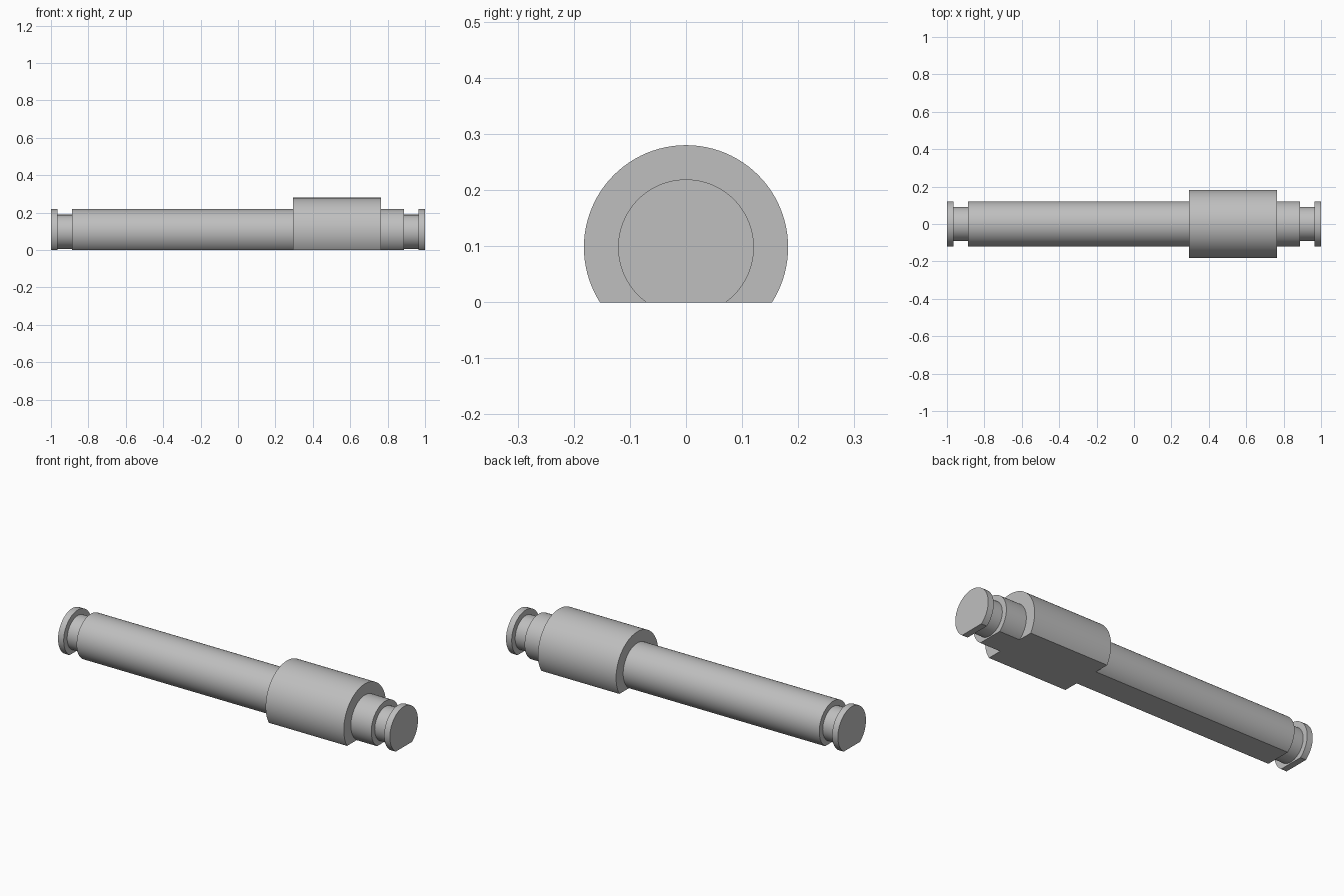
import bpy, bmesh, math
from mathutils import Matrix, Vector

old = bpy.data.objects.get("Cube")
if old:
    bpy.data.objects.remove(old, do_unlink=True)

# Plain steel colour
steel = bpy.data.materials.new("steel_grey")
steel.use_nodes = True
colour = (0.52, 0.52, 0.52, 1)
steel.diffuse_color = colour
steel.node_tree.nodes["Principled BSDF"].inputs["Base Color"].default_value = colour

AXIS_Z = 0.098
SIDES = 96
SHAFT, COLLAR, NECK = 0.121, 0.182, 0.091

# Sections along the shaft: start x, end x, radius
sections = [
    (-1.0, -0.966, SHAFT),     # end flange
    (-0.966, -0.888, NECK),    # groove
    (-0.888, 0.294, SHAFT),    # long shaft
    (0.294, 0.765, COLLAR),    # thick collar
    (0.765, 0.888, SHAFT),     # short shaft
    (0.888, 0.966, NECK),      # groove
    (0.966, 1.0, SHAFT),       # end flange
]

# Lathe the stepped profile around the shaft axis
bm = bmesh.new()
points = [(-1.0, 0)]
for start, end, radius in sections:
    points += [(start, radius), (end, radius)]
points.append((1.0, 0))
verts = [bm.verts.new((x, 0, AXIS_Z + r)) for x, r in points]
edges = [bm.edges.new(pair) for pair in zip(verts, verts[1:])]
bmesh.ops.spin(bm, geom=verts + edges, cent=(0, 0, AXIS_Z), axis=(1, 0, 0),
               angle=math.tau, steps=SIDES, use_duplicate=False)
bmesh.ops.remove_doubles(bm, verts=bm.verts[:], dist=1e-5)

# Slice off the underside and close the flat
bmesh.ops.bisect_plane(bm, geom=bm.verts[:] + bm.edges[:] + bm.faces[:],
                       plane_co=(0, 0, 0), plane_no=(0, 0, -1), clear_outer=True)
rim = [e for e in bm.edges if e.is_boundary]
bmesh.ops.holes_fill(bm, edges=rim, sides=0)
bmesh.ops.dissolve_limit(bm, angle_limit=0.001, verts=bm.verts[:], edges=bm.edges[:])
bmesh.ops.recalc_face_normals(bm, faces=bm.faces[:])

mesh = bpy.data.meshes.new("stepped_shaft")
bm.to_mesh(mesh)
bm.free()
mesh.materials.append(steel)
shaft = bpy.data.objects.new("stepped_shaft", mesh)
bpy.context.collection.objects.link(shaft)

# Smooth round sides with sharp steps
bpy.context.view_layer.objects.active = shaft
shaft.select_set(True)
bpy.ops.object.shade_smooth_by_angle(angle=math.radians(30))
